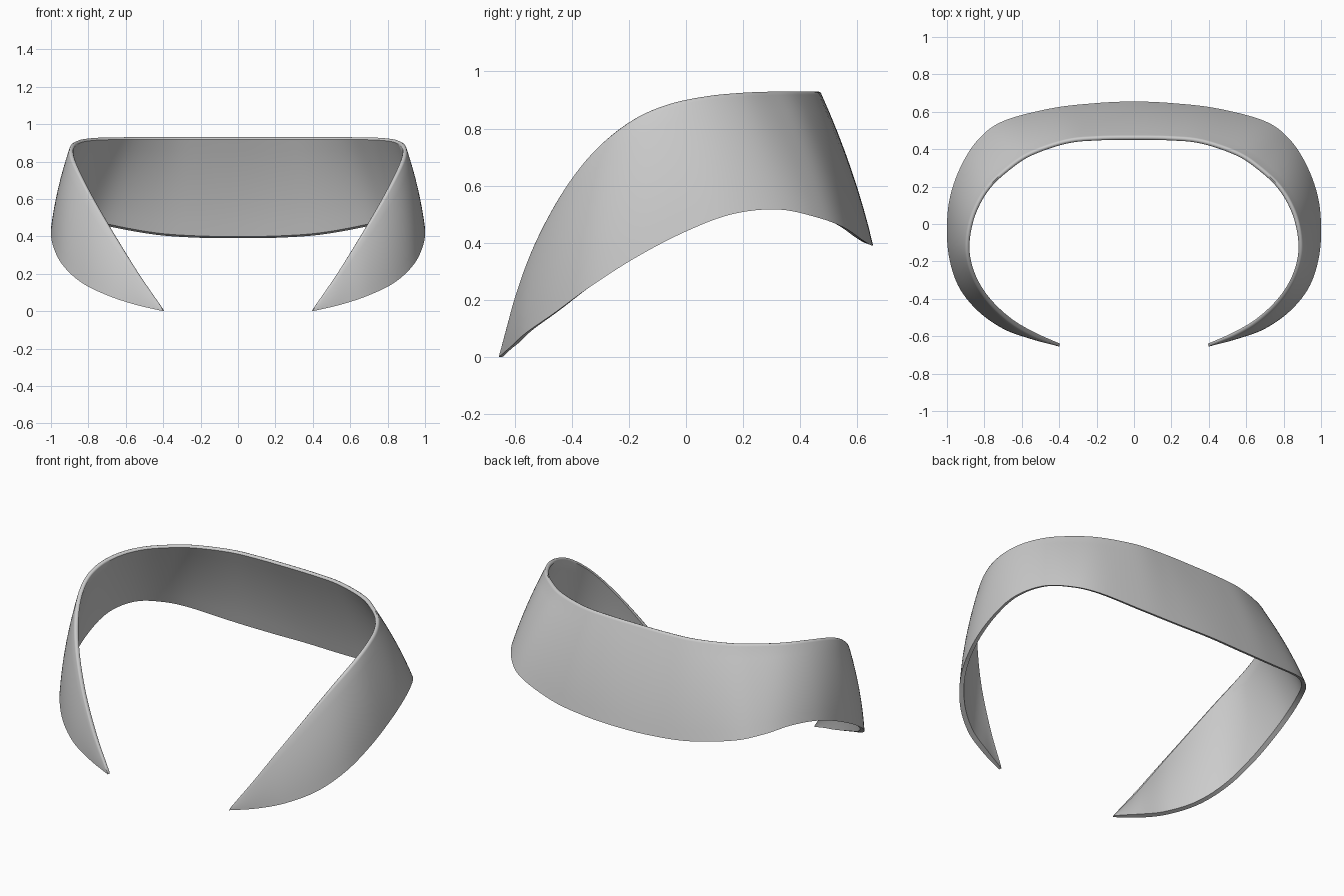
import bpy, bmesh
from mathutils import Vector

if "Cube" in bpy.data.objects:
    bpy.data.objects.remove(bpy.data.objects["Cube"])

# Paired stations from back centre to front tip: lower outer edge, upper inner edge
LOWER = [(0, .655, .39), (.22, .645, .393), (.45, .617, .41), (.70, .55, .455), (.83, .455, .49),
         (.92, .32, .517), (.98, .16, .50), (1.0, 0, .44), (.99, -.17, .352), (.94, -.33, .25),
         (.84, -.46, .155), (.70, -.56, .085), (.55, -.615, .035), (.40, -.655, 0)]
UPPER = [(0, .45, .93), (.19, .447, .93), (.36, .43, .93), (.55, .365, .93), (.67, .285, .929),
         (.77, .19, .925), (.84, .07, .913), (.875, -.06, .885), (.875, -.18, .832), (.835, -.30, .735),
         (.76, -.41, .59), (.65, -.51, .40), (.53, -.58, .205), (.40, -.638, .012)]
SUB, ROWS = 6, 8
THICK = .025


def spline(pts):
    """Smooth curve through the points, symmetric about x = 0."""
    p = [Vector(q) for q in pts]
    p = [Vector((-p[1].x, p[1].y, p[1].z))] + p + [2 * p[-1] - p[-2]]
    out = []
    for i in range(1, len(p) - 2):
        a, b, c, d = p[i - 1:i + 3]
        for k in range(SUB):
            t = k / SUB
            out.append(.5 * (2 * b + (c - a) * t + (2 * a - 5 * b + 4 * c - d) * t * t
                             + (3 * b - a - 3 * c + d) * t ** 3))
    return out + [p[-2]]


low, up = spline(LOWER), spline(UPPER)
n = len(low)
bm = bmesh.new()
rings = []
for i in range(n):
    # Horizontal inward direction at this station
    tan = low[min(i + 1, n - 1)] - low[max(i - 1, 0)]
    inward = Vector((tan.y, -tan.x, 0)).normalized()
    if i == 0:
        inward = Vector((0, -1, 0))
    width = (up[i] - low[i]).length
    th = inward * min(THICK, .014 + width * .06)
    lip = min(.012, width * .1)
    top_out = up[i] - th - Vector((0, 0, lip))
    top_in = up[i] - Vector((0, 0, lip))
    bulge = -inward * width * .025

    def wall(a, b):
        return [a.lerp(b, k / ROWS) + bulge * 4 * (k / ROWS) * (1 - k / ROWS) for k in range(ROWS + 1)]

    # Outer wall, rounded top lip, inner wall
    sec = wall(low[i], top_out)
    sec += [up[i] - th * .85 - Vector((0, 0, lip * .3)), up[i] - th * .5,
            up[i] - th * .15 - Vector((0, 0, lip * .3))]
    sec += wall(low[i] + th + Vector((0, 0, lip * .8)), top_in)[::-1]
    rings.append([bm.verts.new(v) for v in sec])

for a, b in zip(rings, rings[1:]):
    m = len(a)
    for j in range(m):
        k = (j + 1) % m
        bm.faces.new((a[j], b[j], b[k], a[k]))
bm.faces.new(rings[-1])
bmesh.ops.recalc_face_normals(bm, faces=bm.faces)
if sum((f.normal.y for f in bm.faces if f.calc_center_median().y > .6)) < 0:
    bmesh.ops.reverse_faces(bm, faces=bm.faces)

mesh = bpy.data.meshes.new("collar_band")
bm.to_mesh(mesh)
bm.free()
band = bpy.data.objects.new("collar_band", mesh)
bpy.context.collection.objects.link(band)

# Mirror the half band across the centre
mir = band.modifiers.new("Mirror", 'MIRROR')
mir.use_clip = True
mir.merge_threshold = .001

bpy.context.view_layer.objects.active = band
band.select_set(True)
bpy.ops.object.shade_smooth_by_angle(angle=.8)
